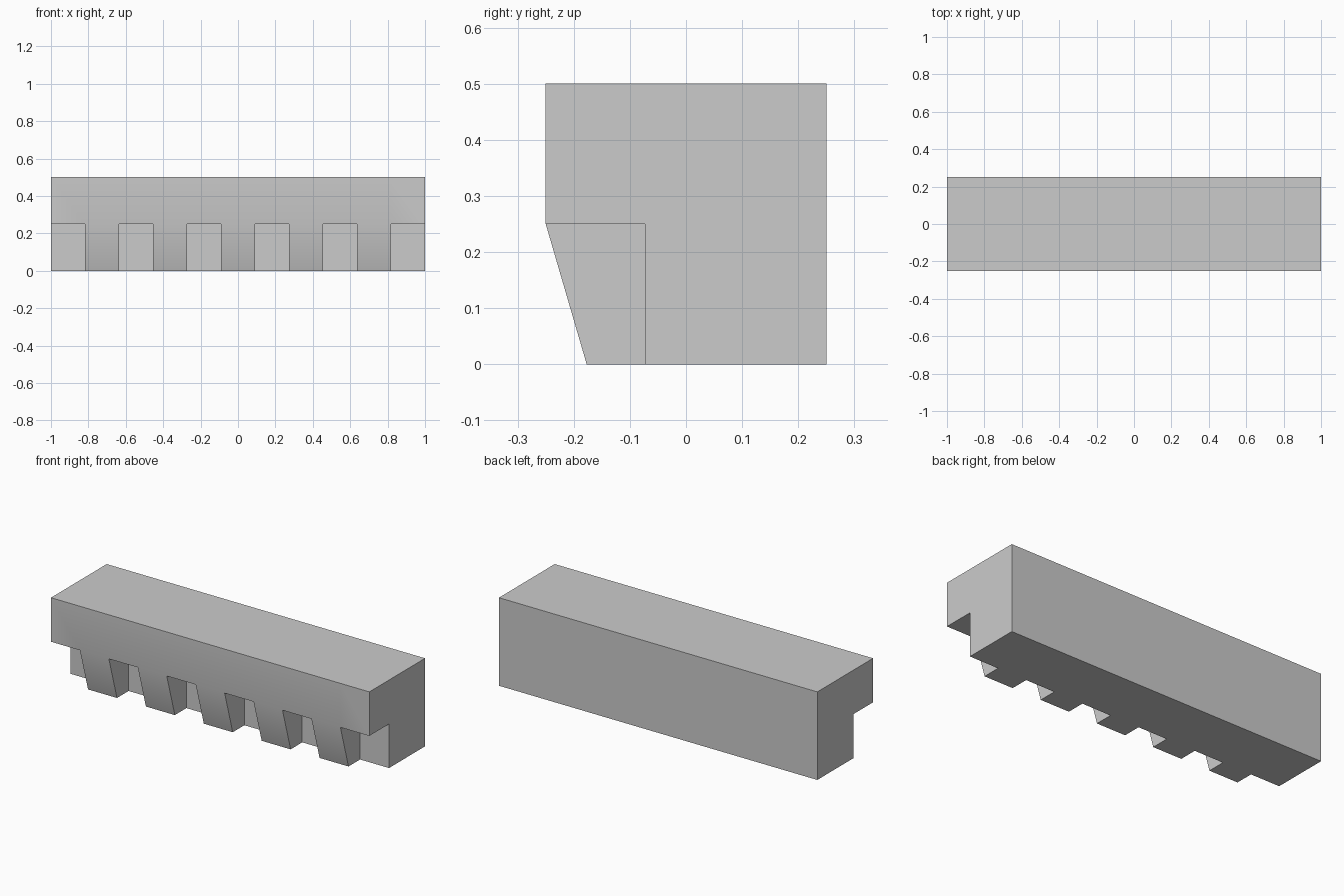
import bpy, bmesh, math

if "Cube" in bpy.data.objects:
    bpy.data.objects.remove(bpy.data.objects["Cube"])

SEGMENTS = 11            # alternating gap / tooth, gaps at both ends
W = 2.0 / SEGMENTS
BACK, FRONT, TOE, RECESS = 0.25, -0.25, -0.177, -0.073
TOP, MID = 0.5, 0.25

# cross-sections as (y, z)
gap_profile = [(BACK, 0), (BACK, TOP), (FRONT, TOP), (FRONT, MID),
               (RECESS, MID), (RECESS, 0)]
tooth_profile = [(BACK, 0), (BACK, TOP), (FRONT, TOP), (FRONT, MID),
                 (TOE, 0), (RECESS, 0)]
tooth_side = [(FRONT, MID), (TOE, 0), (RECESS, 0), (RECESS, MID)]

bm = bmesh.new()


def cap(points, x):
    bm.faces.new([bm.verts.new((x, y, z)) for y, z in points])


# sweep each segment's profile along x
for i in range(SEGMENTS):
    x0, x1 = -1 + i * W, -1 + (i + 1) * W
    tooth = i % 2 == 1
    prof = tooth_profile if tooth else gap_profile
    for (ya, za), (yb, zb) in zip(prof, prof[1:] + prof[:1]):
        corners = [(x0, ya, za), (x1, ya, za), (x1, yb, zb), (x0, yb, zb)]
        bm.faces.new([bm.verts.new(c) for c in corners])
    if tooth:
        cap(tooth_side, x0)
        cap(tooth_side, x1)

# end caps
cap(gap_profile, -1)
cap(gap_profile, 1)

# weld into one closed body
bmesh.ops.remove_doubles(bm, verts=bm.verts, dist=1e-4)
bmesh.ops.recalc_face_normals(bm, faces=bm.faces)

mesh = bpy.data.meshes.new("dentil_molding")
bm.to_mesh(mesh)
bm.free()
obj = bpy.data.objects.new("dentil_molding", mesh)
bpy.context.collection.objects.link(obj)

# smooth only the shallow bend between fascia and tooth fronts
bpy.context.view_layer.objects.active = obj
obj.select_set(True)
bpy.ops.object.shade_smooth_by_angle(angle=math.radians(30))
